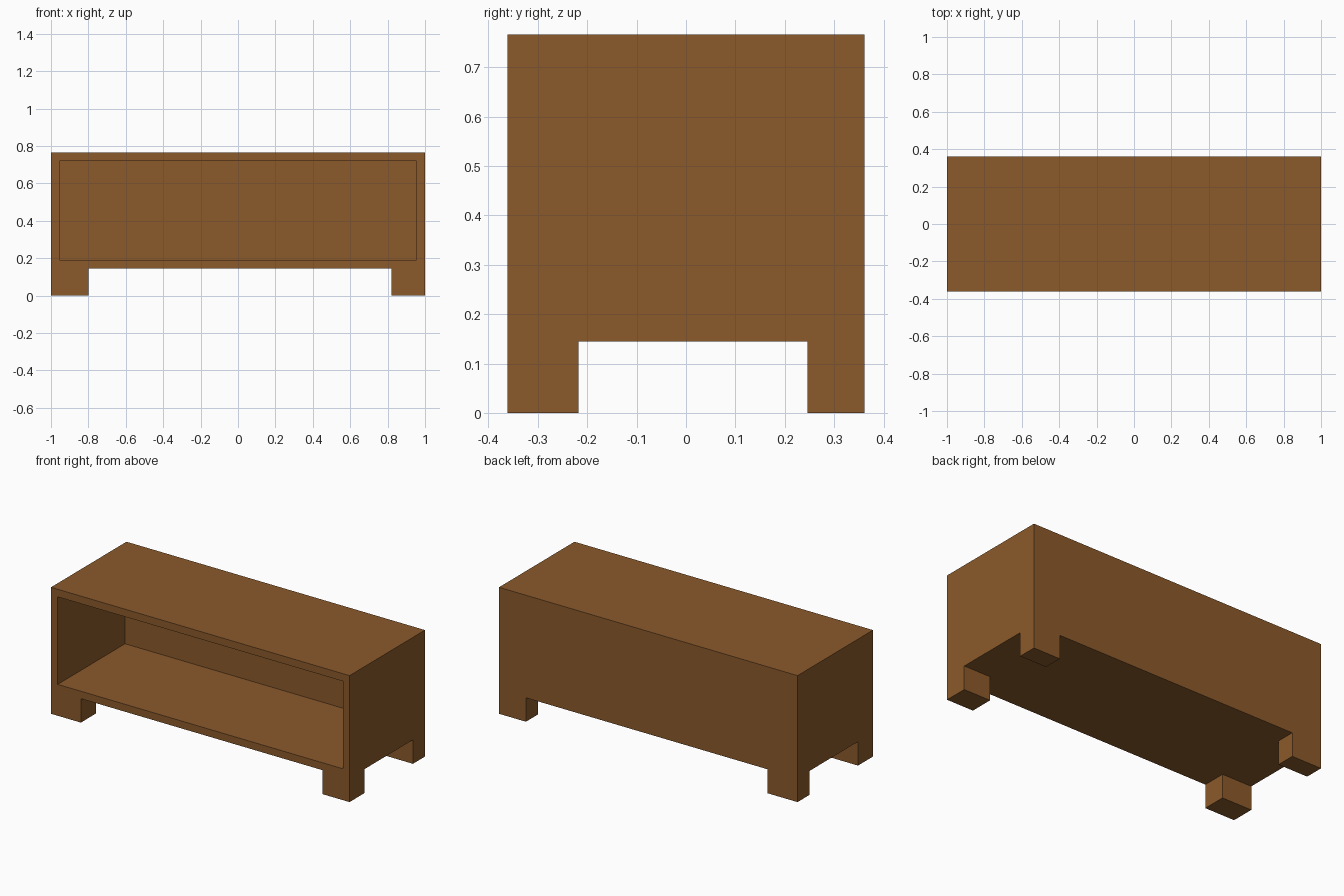
import bpy
import bmesh

if "Cube" in bpy.data.objects:
    bpy.data.objects.remove(bpy.data.objects["Cube"])

wood = bpy.data.materials.new("brown wood")
wood.diffuse_color = (0.258, 0.102, 0.0242, 1.0)
wood.use_nodes = True
wood.node_tree.nodes["Principled BSDF"].inputs["Base Color"].default_value = wood.diffuse_color

HX, HY, TOP = 1.0, 0.361, 0.766   # half length, half depth, height
LEG = 0.145                       # underside of the cabinet


def box(name, lo, hi):
    """Axis-aligned box between two corners."""
    bm = bmesh.new()
    bmesh.ops.create_cube(bm, size=1.0)
    for v in bm.verts:
        v.co = [lo[i] if v.co[i] < 0 else hi[i] for i in range(3)]
    mesh = bpy.data.meshes.new(name)
    bm.to_mesh(mesh)
    bm.free()
    mesh.materials.append(wood)
    obj = bpy.data.objects.new(name, mesh)
    bpy.context.collection.objects.link(obj)
    return obj


# Solid block, carved into a cabinet on four legs
cabinet = box("cabinet", (-HX, -HY, 0), (HX, HY, TOP))

cutters = [
    # open front compartment
    box("compartment_cutter", (-0.955, -0.5, 0.19), (0.955, 0.283, 0.72)),
    # gap between left and right legs
    box("long_gap_cutter", (-0.80, -0.5, -0.1), (0.82, 0.5, LEG)),
    # gap between front and back legs
    box("side_gap_cutter", (-1.2, -0.218, -0.1), (1.2, 0.246, LEG)),
]
for cutter in cutters:
    mod = cabinet.modifiers.new(cutter.name, 'BOOLEAN')
    mod.operation = 'DIFFERENCE'
    mod.solver = 'EXACT'
    mod.object = cutter
    cutter.hide_render = True
    cutter.display_type = 'WIRE'
